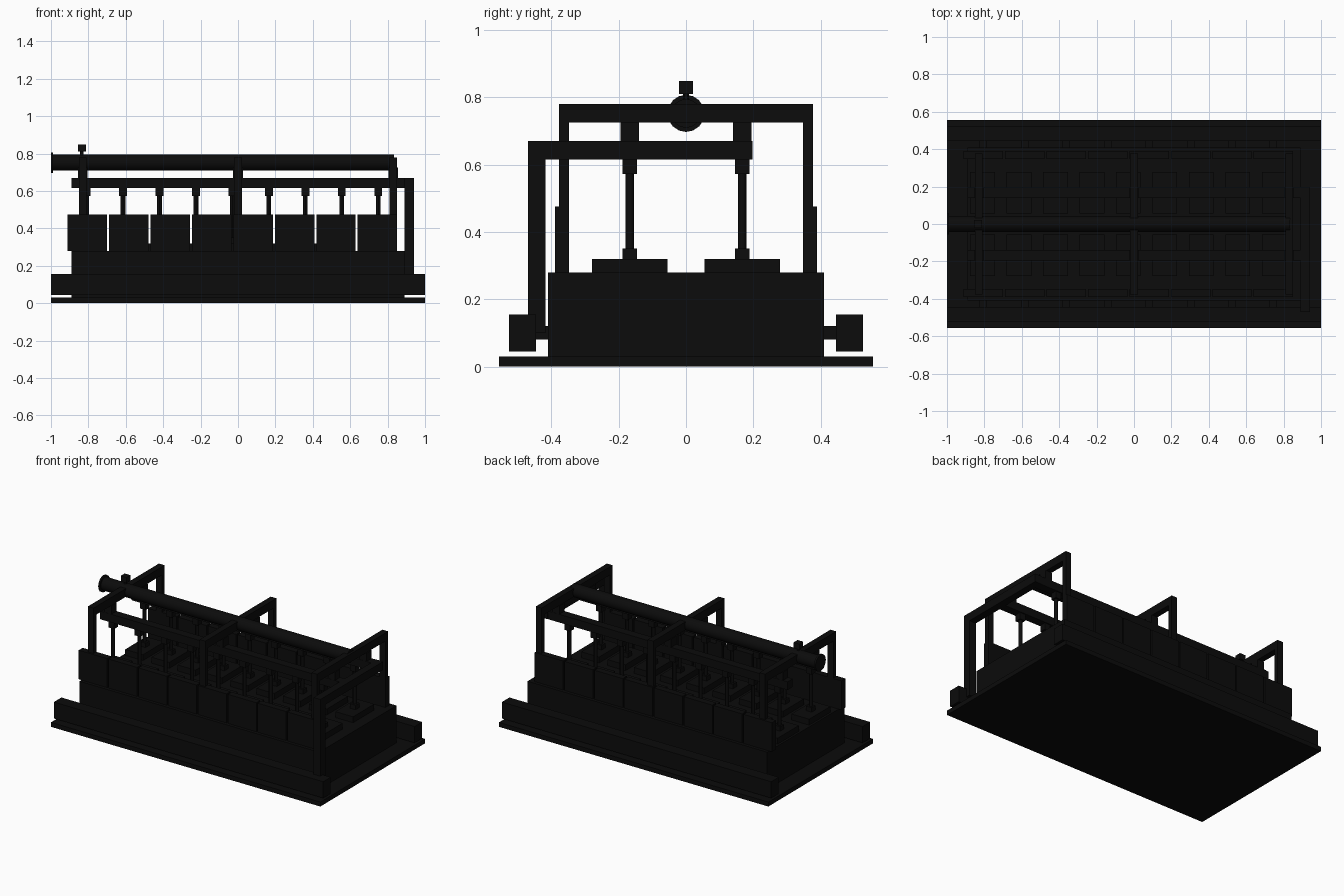
import bpy
from math import pi

old = bpy.data.objects.get("Cube")
if old:
    bpy.data.objects.remove(old, do_unlink=True)

black = bpy.data.materials.new("near black")
black.use_nodes = True
tone = (0.0035, 0.0035, 0.0035, 1)
black.diffuse_color = tone
black.node_tree.nodes["Principled BSDF"].inputs["Base Color"].default_value = tone


def box(name, x, y, z):
    """Box from (min, max) pairs along each axis."""
    spans = (x, y, z)
    bpy.ops.mesh.primitive_cube_add(size=1, location=[(a + b) / 2 for a, b in spans])
    ob = bpy.context.object
    ob.name = name
    ob.scale = [abs(b - a) for a, b in spans]
    bpy.ops.object.transform_apply(location=False, rotation=False, scale=True)
    ob.data.materials.append(black)
    return ob


def rod(name, start, length, radius, axis="Z", sides=12):
    """Cylinder growing from a start point along one axis."""
    x, y, z = start
    centre = (x + length / 2, y, z) if axis == "X" else (x, y, z + length / 2)
    turn = (0, pi / 2, 0) if axis == "X" else (0, 0, 0)
    bpy.ops.mesh.primitive_cylinder_add(vertices=sides, radius=radius, depth=length,
                                        location=centre, rotation=turn)
    ob = bpy.context.object
    ob.name = name
    ob.data.materials.append(black)
    bpy.ops.object.shade_smooth_by_angle()
    return ob


def around(c, half):
    return (c - half, c + half)


# Base plate and main tank
box("base_plate", (-1, 1), (-0.555, 0.555), (0, 0.03))
box("tank_body", (-0.89, 0.89), (-0.41, 0.41), (0.03, 0.28))

PANELS, PITCH = 8, 0.2215
ROWS = 9
for side, word in ((-1, "front"), (1, "back")):
    # Long channel beside the tank, with short links
    box(word + "_channel", (-1, 1), around(side * 0.485, 0.04), (0.045, 0.155))
    for i in range(PANELS):
        x = -0.805 + i * PITCH
        box(f"{word}_channel_link_{i}", around(x, 0.02), around(side * 0.43, 0.022), (0.08, 0.12))
        # Upright side panels along the tank rim
        box(f"{word}_panel_{i}", around(x, 0.1055), around(side * 0.368, 0.021), (0.28, 0.475))

    # Beam that carries the row of rods
    beam_y = side * 0.167
    box(word + "_beam", (-0.89, 0.94), around(beam_y, 0.028), (0.615, 0.67))

    # Hatch, rod and collars at each station
    for i in range(ROWS):
        x = -0.81 + i * 0.195
        box(f"{word}_hatch_{i}", around(x, 0.066), around(beam_y, 0.112), (0.28, 0.32))
        rod(f"{word}_rod_{i}", (x, beam_y, 0.32), 0.3, 0.0125)
        box(f"{word}_low_collar_{i}", around(x, 0.021), around(beam_y, 0.021), (0.32, 0.35))
        box(f"{word}_high_collar_{i}", around(x, 0.021), around(beam_y, 0.021), (0.572, 0.615))

# Three gantries over the tank, with hangers for the beams
for x, word in ((-0.83, "right"), (0, "middle"), (0.83, "left")):
    box(word + "_gantry_top", around(x, 0.021), (-0.377, 0.377), (0.725, 0.78))
    for side, end in ((-1, "front"), (1, "back")):
        box(f"{word}_gantry_{end}_leg", around(x, 0.021), around(side * 0.362, 0.015), (0.28, 0.725))
        box(f"{word}_{end}_hanger", around(x, 0.026), around(side * 0.167, 0.027), (0.67, 0.725))

# Cross beam and outer post at the left end
box("end_cross_beam", (0.89, 0.94), (-0.47, 0.197), (0.615, 0.67))
box("end_post", (0.89, 0.94), (-0.47, -0.417), (0.1, 0.615))

# Main pipe with end flange and valve
rod("main_pipe", (-1, 0, 0.752), 1.835, 0.043, "X", 16)
rod("pipe_flange", (-1, 0, 0.752), 0.012, 0.055, "X", 16)
rod("valve_stem", (-0.835, 0, 0.78), 0.04, 0.009)
box("valve_cap", around(-0.835, 0.021), around(0, 0.021), (0.81, 0.848))
